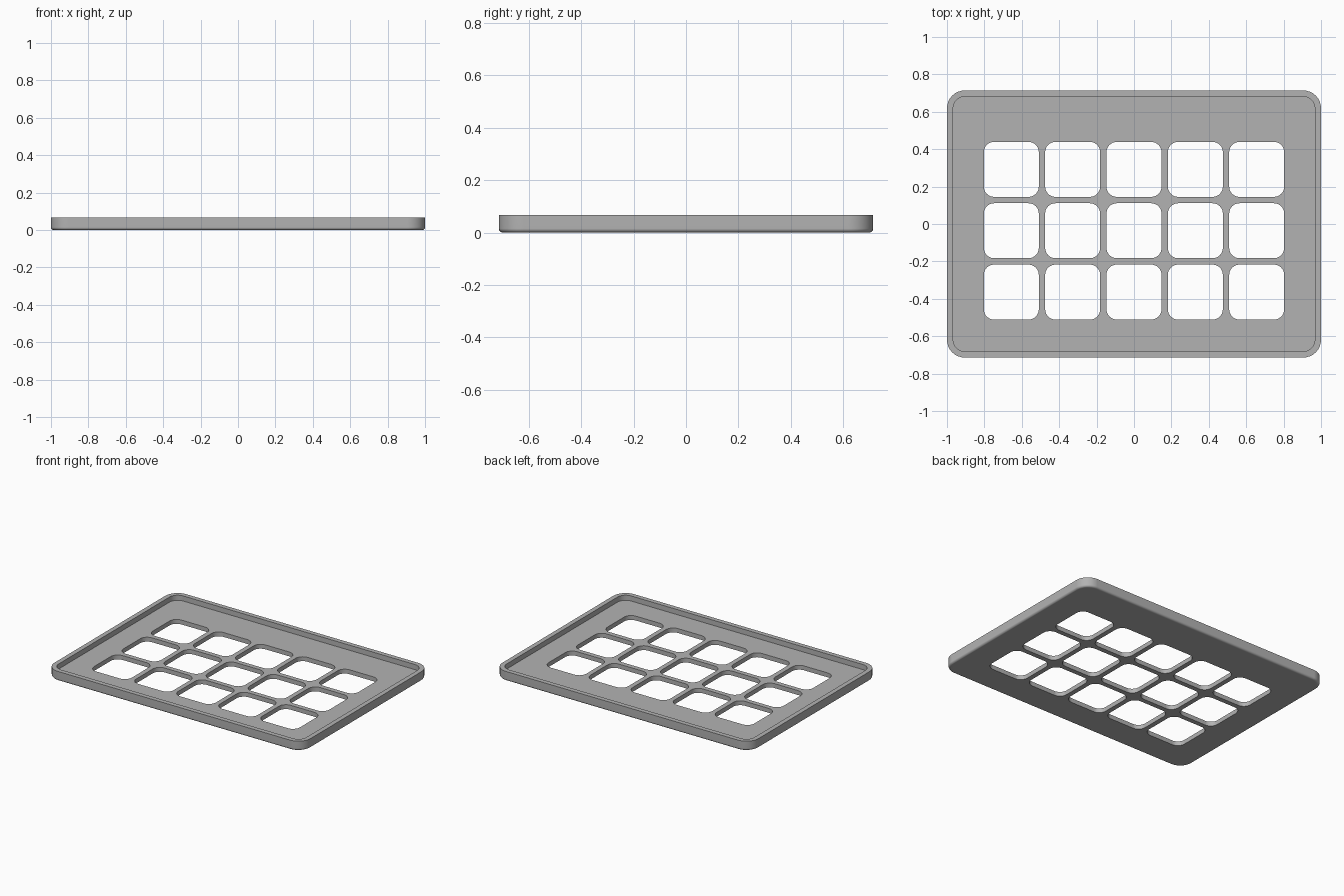
import bpy, bmesh
from math import cos, sin, pi, radians

old = bpy.data.objects.get("Cube")
if old:
    bpy.data.objects.remove(old, do_unlink=True)

HALF_X, HALF_Y, HEIGHT = 1.0, 0.714, 0.067
WALL, FLOOR, FILLET = 0.033, 0.031, 0.015
OUTER_R, HOLE, HOLE_R, PITCH = 0.095, 0.294, 0.055, 0.328
ROW_CENTRE = -0.036

grey = bpy.data.materials.new("grey plastic")
grey.use_nodes = True
colour = (0.45, 0.45, 0.45, 1)
grey.diffuse_color = colour
grey.node_tree.nodes["Principled BSDF"].inputs["Base Color"].default_value = colour

bm = bmesh.new()


def ring(hx, hy, r, z, cx=0, cy=0, steps=8):
    """Closed loop of vertices around a rounded rectangle."""
    verts = []
    for q, (sx, sy) in enumerate([(1, 1), (-1, 1), (-1, -1), (1, -1)]):
        for i in range(steps + 1):
            a = (q + i / steps) * pi / 2
            verts.append(bm.verts.new((cx + sx * (hx - r) + r * cos(a),
                                       cy + sy * (hy - r) + r * sin(a), z)))
    return verts


def inset_ring(d, z):
    return ring(HALF_X - d, HALF_Y - d, OUTER_R - d, z)


def bridge(a, b):
    n = len(a)
    for i in range(n):
        j = (i + 1) % n
        bm.faces.new((a[i], a[j], b[j], b[i]))


def loop_edges(loop):
    pairs = zip(loop, loop[1:] + loop[:1])
    return [bm.edges.get(p) or bm.edges.new(p) for p in pairs]


# Outer skin: rounded bottom edge, side wall, rim, inner wall
skin = []
for k in range(5):
    a = k / 4 * pi / 2
    skin.append(inset_ring(FILLET * (1 - sin(a)), FILLET * (1 - cos(a))))
skin += [inset_ring(0, HEIGHT), inset_ring(WALL, HEIGHT), inset_ring(WALL, FLOOR)]
for a, b in zip(skin, skin[1:]):
    bridge(a, b)

# Grid of rounded square openings through the floor
bottom_edges, top_edges = loop_edges(skin[0]), loop_edges(skin[-1])
for col in range(-2, 3):
    for row in range(-1, 2):
        x, y = col * PITCH, ROW_CENTRE + row * PITCH
        low, high = [ring(HOLE / 2, HOLE / 2, HOLE_R, z, x, y) for z in (0, FLOOR)]
        bridge(high, low)
        bottom_edges += loop_edges(low)
        top_edges += loop_edges(high)

# Floor surfaces around the openings
for edges, up in ((bottom_edges, -1), (top_edges, 1)):
    bmesh.ops.triangle_fill(bm, edges=edges, use_beauty=True, normal=(0, 0, up))
bmesh.ops.recalc_face_normals(bm, faces=bm.faces)

mesh = bpy.data.meshes.new("grid_tray")
bm.to_mesh(mesh)
bm.free()
mesh.materials.append(grey)
tray = bpy.data.objects.new("grid_tray", mesh)
bpy.context.collection.objects.link(tray)

# Smooth rounded corners, crisp rim and flat floor
bpy.ops.object.select_all(action="DESELECT")
tray.select_set(True)
bpy.context.view_layer.objects.active = tray
bpy.ops.object.shade_smooth_by_angle(angle=radians(35))
weighted = tray.modifiers.new("flat_floor_normals", "WEIGHTED_NORMAL")
weighted.keep_sharp = True
